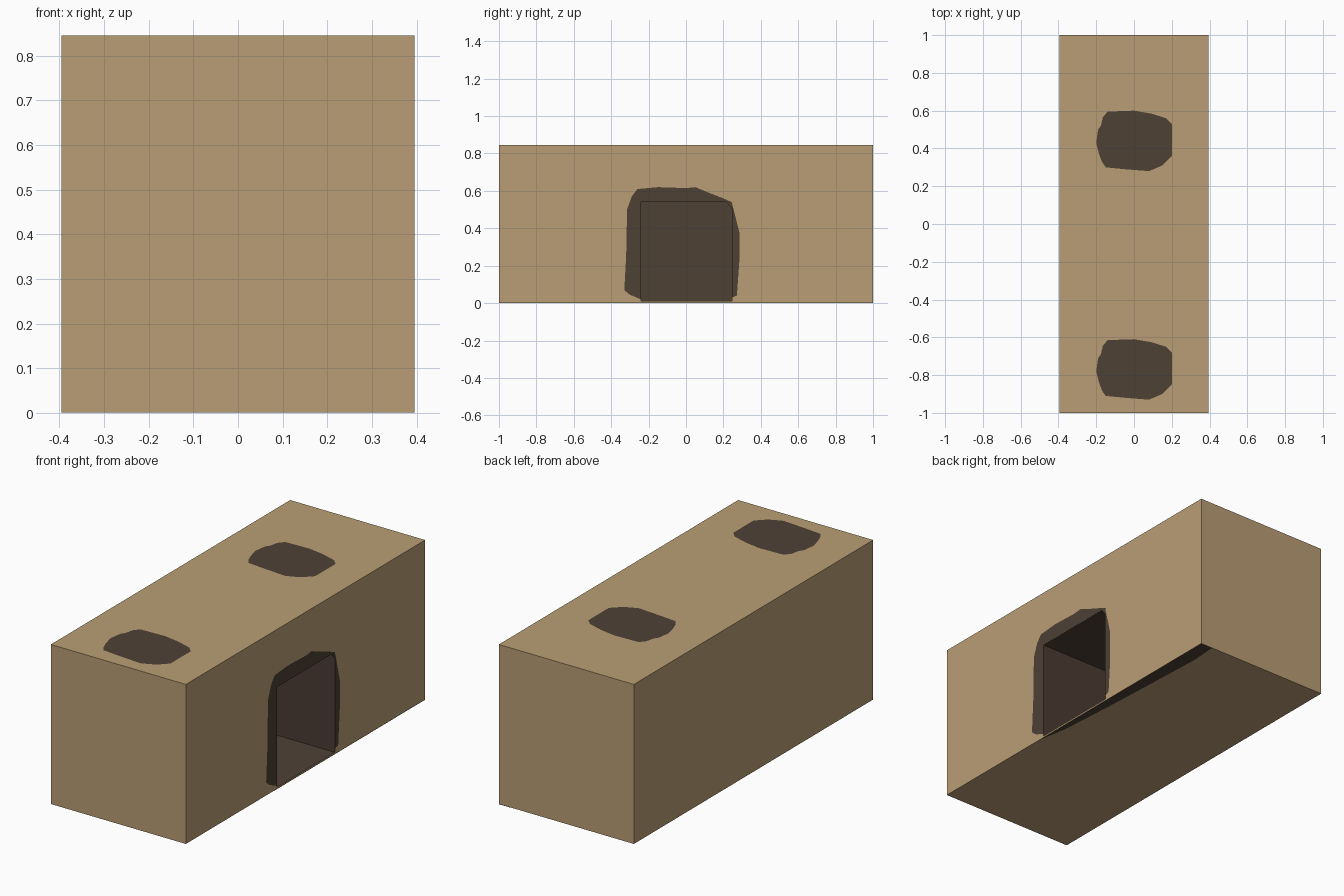
import bpy, bmesh
from mathutils import Vector

if "Cube" in bpy.data.objects:
    bpy.data.objects.remove(bpy.data.objects["Cube"])


def material(name, rgb):
    lin = [((c / 255 + 0.055) / 1.055) ** 2.4 for c in rgb]
    m = bpy.data.materials.new(name)
    m.diffuse_color = (*lin, 1)
    m.use_nodes = True
    m.node_tree.nodes["Principled BSDF"].inputs["Base Color"].default_value = m.diffuse_color
    return m


CLAY = material("tan clay", (186, 158, 117))
SOOT = material("dark soot", (78, 65, 53))
WALL = material("alcove brown", (76, 59, 51))

HX, HY, TOP, LOW, LIFT = 0.395, 1.0, 0.845, 0.001, 0.001
Y0, Y1, Z0, Z1 = -0.24, 0.245, 0.01, 0.54   # alcove opening
DEPTH = 0.62


def finish(bm, name, mats):
    me = bpy.data.meshes.new(name)
    bm.to_mesh(me)
    bm.free()
    for m in mats:
        me.materials.append(m)
    ob = bpy.data.objects.new(name, me)
    bpy.context.collection.objects.link(ob)
    return ob


def patch(name, points, normal):
    """Flat soot stain from an outline, facing the given direction."""
    bm = bmesh.new()
    f = bm.faces.new([bm.verts.new(p) for p in points])
    f.normal_update()
    if f.normal.dot(Vector(normal)) < 0:
        f.normal_flip()
    bmesh.ops.triangulate(bm, faces=[f])
    return finish(bm, name, [SOOT])


# Block body with the alcove pushed into its right side
bm = bmesh.new()
bmesh.ops.create_cube(bm, size=1)
for v in bm.verts:
    v.co = (v.co.x * 2 * HX, v.co.y * 2 * HY, TOP if v.co.z > 0 else LOW)
bm.normal_update()
side = max(bm.faces, key=lambda f: f.normal.x)
bmesh.ops.inset_individual(bm, faces=[side], thickness=0.1)
mid_z = side.calc_center_median().z
for v in side.verts:
    v.co = (HX, Y1 if v.co.y > 0 else Y0, Z1 if v.co.z > mid_z else Z0)
res = bmesh.ops.extrude_discrete_faces(bm, faces=[side])
back = res["faces"][0]
bmesh.ops.translate(bm, verts=list(back.verts), vec=(-DEPTH, 0, 0))
bm.normal_update()
back.material_index = 1
for e in back.edges:
    for f in e.link_faces:
        if f is not back:
            f.material_index = 2 if abs(f.normal.y) > 0.5 else 1
finish(bm, "oven_block", [CLAY, SOOT, WALL])

# Soot stains around the two smoke vents on the top
vent = [(-.2, .43), (-.19, .5), (-.175, .52), (-.165, .565), (-.14, .595), (0, .6),
        (.09, .585), (.17, .56), (.2, .53), (.2, .36), (.15, .31), (.08, .28),
        (-.05, .29), (-.15, .3), (-.17, .33), (-.185, .37)]
for name, dy in (("rear_vent_stain", 0), ("front_vent_stain", -1.21)):
    patch(name, [(x, y + dy, TOP + LIFT) for x, y in vent], (0, 0, 1))

# Soot arch around the alcove
arch = [(Y0, .02), (-.3, .045), (-.33, .07), (-.32, .25), (-.315, .5), (-.29, .57),
        (-.26, .61), (-.15, .62), (0, .615), (.05, .62), (.11, .595), (.2, .56),
        (.25, .5), (.285, .38), (.285, .22), (.272, .04), (Y1, .03),
        (Y1, Z1), (Y0, Z1)]
patch("alcove_soot_arch", [(HX + LIFT, y, z) for y, z in arch], (1, 0, 0))

# Soot strip on the underside along the right edge
strip = [(HX, -.27), (HX, 1), (.325, 1), (.315, .85), (.33, .5), (.345, .2), (.365, -.1)]
patch("underside_soot_strip", [(x, y, 0) for x, y in strip], (0, 0, -1))
